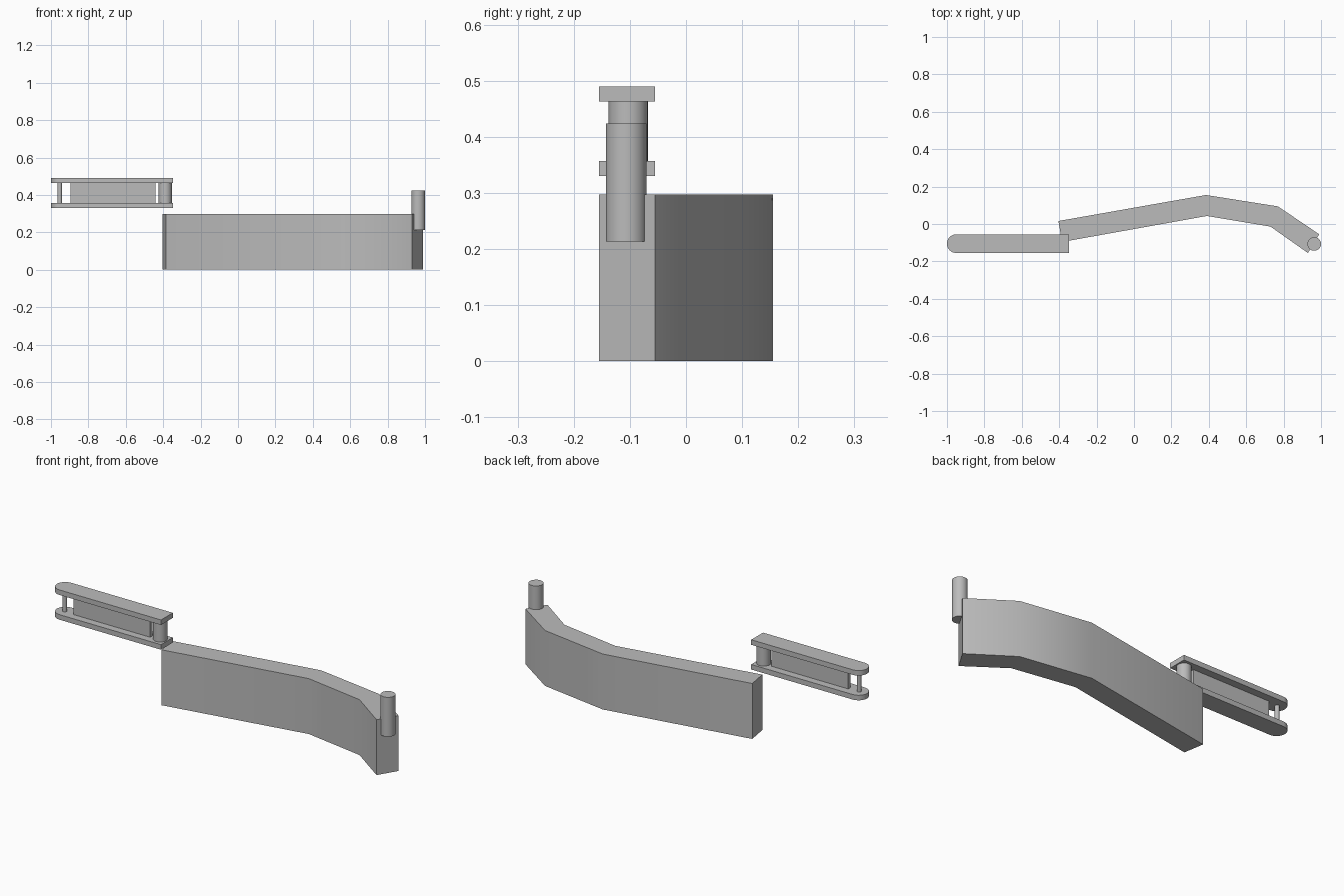
import bpy, bmesh, math

cube = bpy.data.objects.get("Cube")
if cube:
    bpy.data.objects.remove(cube, do_unlink=True)

grey = bpy.data.materials.new("plain grey")
grey.use_nodes = True
colour = (0.5, 0.5, 0.5, 1)
grey.diffuse_color = colour
grey.node_tree.nodes["Principled BSDF"].inputs["Base Color"].default_value = colour


def prism(name, outline, bottom, top):
    """Extrude a counter-clockwise plan outline between two heights."""
    bm = bmesh.new()
    base = bm.faces.new([bm.verts.new((x, y, bottom)) for x, y in outline])
    extruded = bmesh.ops.extrude_face_region(bm, geom=[base], use_keep_orig=True)
    moved = [v for v in extruded["geom"] if isinstance(v, bmesh.types.BMVert)]
    bmesh.ops.translate(bm, verts=moved, vec=(0, 0, top - bottom))
    bmesh.ops.recalc_face_normals(bm, faces=bm.faces)
    mesh = bpy.data.meshes.new(name)
    bm.to_mesh(mesh)
    bm.free()
    obj = bpy.data.objects.new(name, mesh)
    bpy.context.collection.objects.link(obj)
    mesh.materials.append(grey)
    bpy.ops.object.select_all(action="DESELECT")
    obj.select_set(True)
    bpy.context.view_layer.objects.active = obj
    bpy.ops.object.shade_smooth_by_angle(angle=math.radians(30))
    return obj


def arc(x, y, radius, start, end, steps):
    angles = [math.radians(start + (end - start) * i / steps) for i in range(steps + 1)]
    return [(x + radius * math.cos(a), y + radius * math.sin(a)) for a in angles]


def post(name, x, y, radius, bottom, top):
    return prism(name, arc(x, y, radius, 0, 360, 32)[:-1], bottom, top)


AXIS = -0.105                   # centre line of the link
LOW, HIGH = 0.357, 0.4625       # gap between the two plates
PLATE = 0.027

# Bent main arm
front_edge = [(-0.385, -0.096), (0.39, 0.043), (0.73, -0.014), (0.93, -0.155)]
back_edge = [(0.99, -0.055), (0.77, 0.094), (0.385, 0.155), (-0.404, 0.016)]
prism("bent_arm", front_edge + back_edge, 0, 0.297)

# Hinge pin at the arm tip
post("hinge_pin", 0.9635, -0.1065, 0.0365, 0.213, 0.424)

# Link plates, rounded at the outer end
plate = [(-0.348, AXIS - 0.05), (-0.348, AXIS + 0.05)]
plate += arc(-0.95, AXIS, 0.05, 90, 270, 16)
prism("lower_link_plate", plate, LOW - PLATE, LOW)
prism("upper_link_plate", plate, HIGH, HIGH + PLATE)

# Posts and web between the plates
post("thick_post", -0.389, AXIS + 0.002, 0.035, LOW, HIGH)
post("thin_post", -0.953, AXIS, 0.011, LOW, HIGH)
web = [(-0.895, AXIS - 0.01), (-0.44, AXIS - 0.01), (-0.44, AXIS + 0.01), (-0.895, AXIS + 0.01)]
prism("link_web", web, LOW, HIGH)
